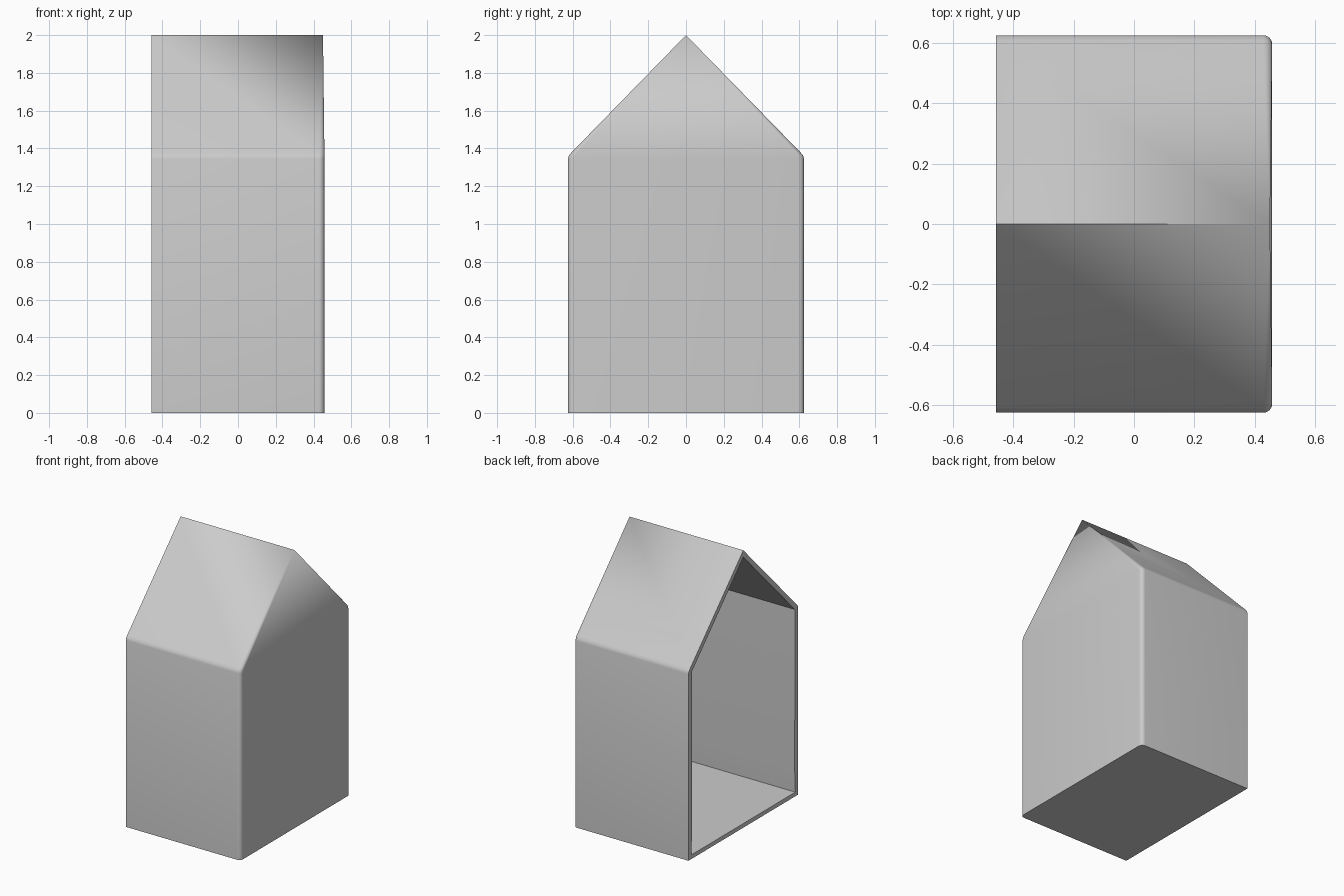
import bpy, bmesh, math

if "Cube" in bpy.data.objects:
    bpy.data.objects.remove(bpy.data.objects["Cube"])

W, X0, X1 = 0.625, -0.4575, 0.4575   # half width, open end, closed end
R = 0.03                             # rounding of the closed end
APEX_X = 0.45

bm = bmesh.new()


def loop(side, apex, x, apex_x):
    """Gabled cross-section: right side bottom-up, apex, mirrored left side."""
    pts = [(x, y, z) for y, z in side] + [(apex_x, 0, apex)]
    pts += [(x, -y, z) for y, z in reversed(side)]
    return [bm.verts.new(p) for p in pts]


def outer(d):
    w = W - d
    return [(w, 0), (w, 1.345), (w - 0.005, 1.362), (w - 0.017, 1.377)]


inner = [(0.592, 0.03), (0.585, 0.19), (0.587, 1.349), (0.57, 1.366)]

# Cavity from the closed end to the rim, then outer skin back to the closed end
loops = [loop(inner, 1.95, X1 - 0.035, APEX_X - 0.035),
         loop(inner, 1.95, X0, X0),
         loop(outer(0), 2.0, X0, X0)]
# Rounded closed end; the rounding tapers to nothing at the roof peak
STEPS = 6
for i in range(STEPS + 1):
    a = math.pi / 2 * i / STEPS
    loops.append(loop(outer(R * (1 - math.cos(a))), 2.0,
                      X1 - R * (1 - math.sin(a)), APEX_X))

for a, b in zip(loops, loops[1:]):
    n = len(a)
    for i in range(n):
        j = (i + 1) % n
        bm.faces.new((a[i], a[j], b[j], b[i]))
bm.faces.new(loops[0])
bm.faces.new(loops[-1])
bmesh.ops.remove_doubles(bm, verts=bm.verts, dist=1e-5)
bmesh.ops.recalc_face_normals(bm, faces=bm.faces)

mesh = bpy.data.meshes.new("house_shell")
bm.to_mesh(mesh)
bm.free()
shell = bpy.data.objects.new("house_shell", mesh)
bpy.context.collection.objects.link(shell)
bpy.context.view_layer.objects.active = shell
shell.select_set(True)
bpy.ops.object.shade_smooth_by_angle(angle=math.radians(28))
